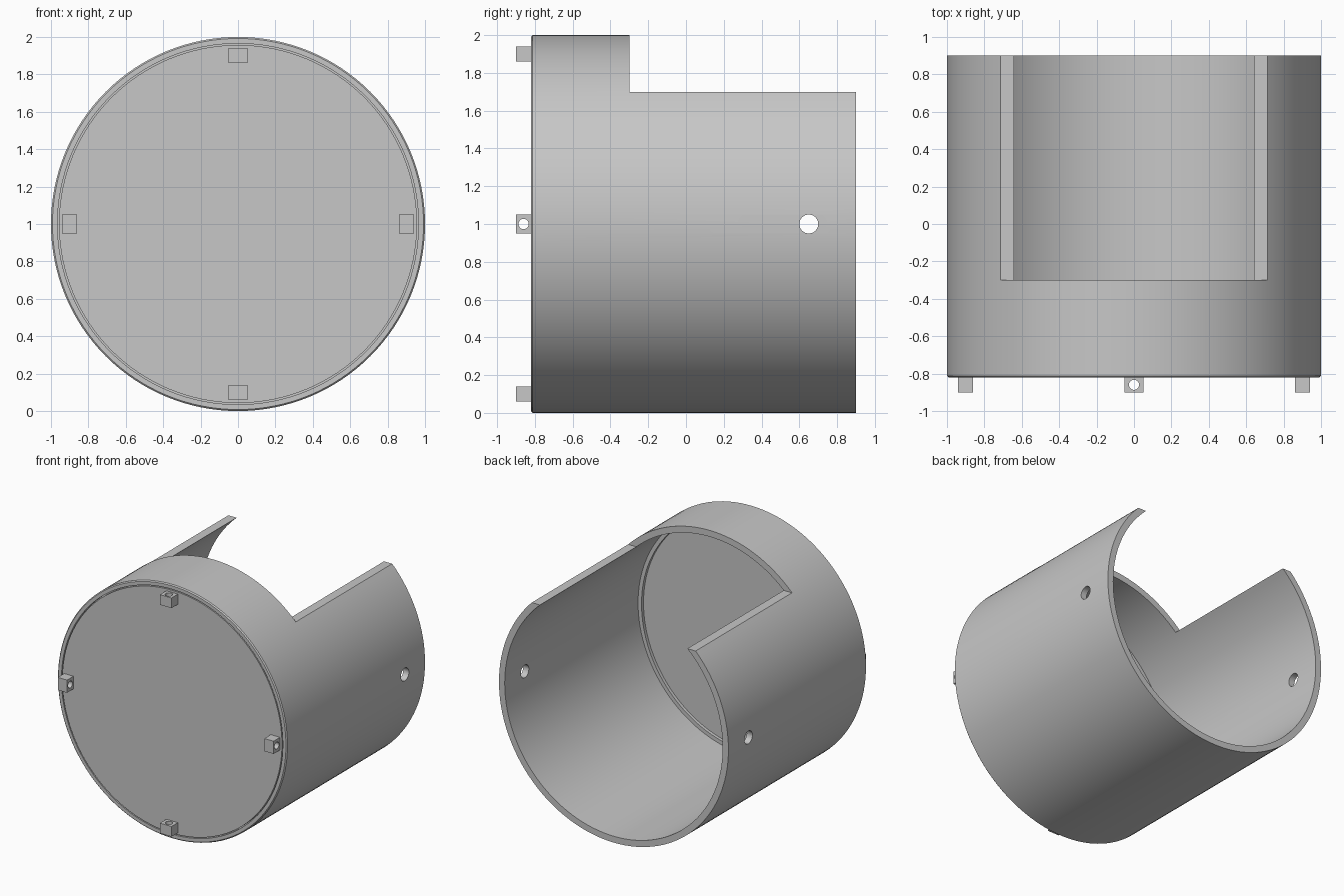
import bpy, bmesh
from math import pi, sin, cos
from mathutils import Matrix

cube = bpy.data.objects.get("Cube")
if cube:
    bpy.data.objects.remove(cube, do_unlink=True)

grey = bpy.data.materials.new("plain grey")
grey.use_nodes = True
grey.diffuse_color = (0.57, 0.57, 0.57, 1)
grey.node_tree.nodes["Principled BSDF"].inputs["Base Color"].default_value = (0.57, 0.57, 0.57, 1)


def add_object(name, bm):
    bmesh.ops.recalc_face_normals(bm, faces=bm.faces)
    mesh = bpy.data.meshes.new(name)
    bm.to_mesh(mesh)
    bm.free()
    mesh.materials.append(grey)
    obj = bpy.data.objects.new(name, mesh)
    bpy.context.collection.objects.link(obj)
    return obj


def lathe(name, profile, sides=128):
    """Revolve a closed (radius, y) profile about the y axis at z = 1."""
    bm = bmesh.new()
    rings = []
    for i in range(sides):
        a = 2 * pi * i / sides
        rings.append([bm.verts.new((r * sin(a), y, 1 + r * cos(a))) for r, y in profile])
    n = len(profile)
    for i in range(sides):
        a, b = rings[i], rings[(i + 1) % sides]
        for j in range(n):
            k = (j + 1) % n
            bm.faces.new((a[j], a[k], b[k], b[j]))
    return add_object(name, bm)


def box(name, low, high):
    bm = bmesh.new()
    size = [h - l for l, h in zip(low, high)]
    mid = [(h + l) / 2 for l, h in zip(low, high)]
    bmesh.ops.create_cube(bm, size=1, matrix=Matrix.Translation(mid) @ Matrix.Diagonal((*size, 1)))
    return add_object(name, bm)


def rod(name, radius, depth, centre, axis=None, sides=32):
    bm = bmesh.new()
    m = Matrix.Translation(centre)
    if axis:
        m = m @ Matrix.Rotation(pi / 2, 4, axis)
    bmesh.ops.create_cone(bm, cap_ends=True, segments=sides, radius1=radius,
                          radius2=radius, depth=depth, matrix=m)
    return add_object(name, bm)


def cut(obj, cutter):
    bpy.context.view_layer.objects.active = obj
    mod = obj.modifiers.new("cut", 'BOOLEAN')
    mod.operation = 'DIFFERENCE'
    mod.solver = 'EXACT'
    mod.object = cutter
    bpy.ops.object.modifier_apply(modifier=mod.name)
    bpy.data.objects.remove(cutter, do_unlink=True)


def smooth(obj):
    bpy.ops.object.select_all(action='DESELECT')
    obj.select_set(True)
    bpy.context.view_layer.objects.active = obj
    bpy.ops.object.shade_smooth_by_angle(angle=pi / 6)


# Tube shell with a recess for the end plate and a lip behind it
shell = lathe("tube_shell", [(1, 0.9), (1, -0.812), (0.992, -0.82), (0.965, -0.82),
                             (0.965, -0.785), (0.92, -0.785), (0.92, -0.76),
                             (0.95, -0.76), (0.95, 0.9)])
cut(shell, box("slot_cutter", (-1.2, -0.3, 1.7), (1.2, 1.2, 2.3)))
cut(shell, rod("side_hole_cutter", 0.05, 3, (0, 0.65, 1), 'Y'))
smooth(shell)

# Round plate closing the front end
plate = rod("end_plate", 0.957, 0.035, (0, -0.8025, 1), 'X', 128)
smooth(plate)

# Four drilled lugs around the plate
lug = box("lug_1", (-0.05, -0.9, 1.86), (0.05, -0.815, 1.94))
cut(lug, rod("lug_hole_cutter", 0.027, 0.5, (0, -0.86, 1.9)))
smooth(lug)
pivot = Matrix.Translation((0, 0, 1))
for i in range(1, 4):
    copy = lug.copy()
    copy.data = lug.data.copy()
    copy.name = f"lug_{i + 1}"
    copy.data.transform(pivot @ Matrix.Rotation(i * pi / 2, 4, 'Y') @ pivot.inverted())
    bpy.context.collection.objects.link(copy)
